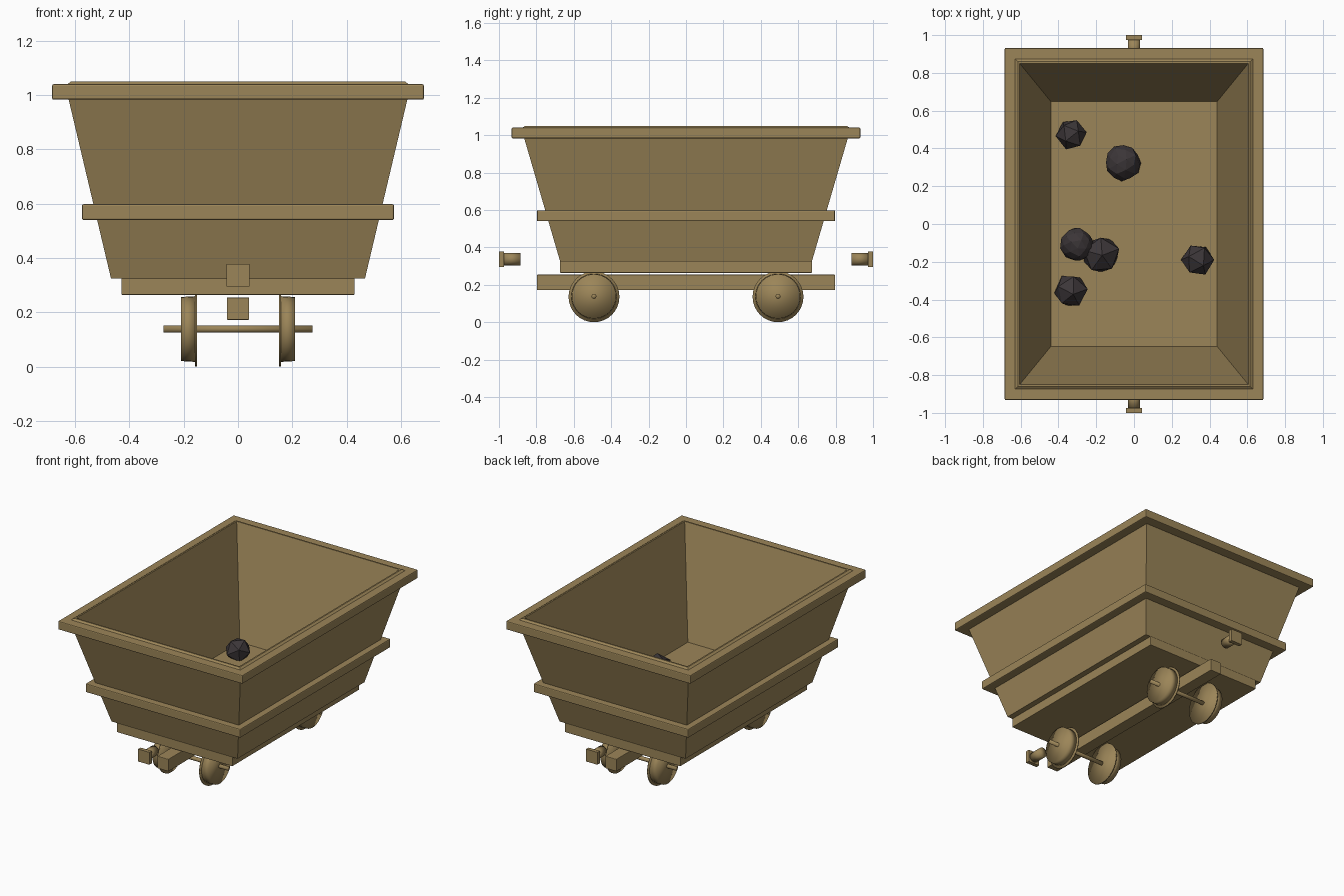
import bpy, bmesh, math, random
from mathutils import Matrix, Vector

if "Cube" in bpy.data.objects:
    bpy.data.objects.remove(bpy.data.objects["Cube"])

random.seed(4)


def material(name, rgb):
    m = bpy.data.materials.new(name)
    m.diffuse_color = (*rgb, 1)
    m.use_nodes = True
    m.node_tree.nodes["Principled BSDF"].inputs["Base Color"].default_value = m.diffuse_color
    return m


BRASS = material("tan_metal", (0.33, 0.235, 0.098))
COAL = material("dark_coal", (0.045, 0.037, 0.040))


def finish(name, bm, mat, bevel=0.0, smooth=False):
    bmesh.ops.recalc_face_normals(bm, faces=bm.faces[:])
    for f in bm.faces:
        f.smooth = smooth
    me = bpy.data.meshes.new(name)
    bm.to_mesh(me)
    bm.free()
    me.materials.append(mat)
    ob = bpy.data.objects.new(name, me)
    bpy.context.collection.objects.link(ob)
    if bevel:
        b = ob.modifiers.new("bevel", 'BEVEL')
        b.width, b.segments = bevel, 2
    return ob


def loft(name, rings, loop=False, bevel=0.0):
    """Stack rectangular rings (half x, half y, z); loop closes them into a frame."""
    bm = bmesh.new()
    vs = [[bm.verts.new((sx * hx, sy * hy, z)) for sx, sy in
           ((-1, -1), (1, -1), (1, 1), (-1, 1))] for hx, hy, z in rings]
    pairs = list(zip(vs, vs[1:])) + ([(vs[-1], vs[0])] if loop else [])
    for a, b in pairs:
        for i in range(4):
            j = (i + 1) % 4
            bm.faces.new((a[i], a[j], b[j], b[i]))
    if not loop:
        bm.faces.new(vs[0])
        bm.faces.new(vs[-1])
    return finish(name, bm, BRASS, bevel)


def frame(name, outer, hole, z0, z1):
    return loft(name, [(*outer, z0), (*outer, z1), (*hole, z1), (*hole, z0)], True, 0.006)


def box(name, centre, size, bevel=0.0):
    bm = bmesh.new()
    bmesh.ops.create_cube(bm, size=1, matrix=Matrix.Translation(centre) @ Matrix.Diagonal((*size, 1)))
    return finish(name, bm, BRASS, bevel)


def rod(name, centre, axis, radius, length, radius2=None, smooth=True):
    """Cylinder along a given axis; radius is at its far end."""
    bm = bmesh.new()
    rot = Vector(axis).to_track_quat('Z', 'Y').to_matrix().to_4x4()
    bmesh.ops.create_cone(bm, cap_ends=True, segments=32, radius1=radius2 or radius,
                          radius2=radius, depth=length,
                          matrix=Matrix.Translation(centre) @ rot)
    return finish(name, bm, BRASS, 0, smooth)


# Hollow tapered tub: outside up, over the lip, inside down to the floor
loft("tub", [(0.468, 0.673, 0.325), (0.636, 0.88, 1.035), (0.615, 0.86, 1.05),
             (0.605, 0.85, 1.05), (0.44, 0.648, 0.36)])

# Rim and middle band
frame("top_rim", (0.685, 0.932), (0.615, 0.862), 0.983, 1.04)
frame("middle_band", (0.575, 0.797), (0.51, 0.73), 0.54, 0.598)

# Underframe
box("base", (0, 0, 0.295), (0.86, 1.348, 0.062), 0.003)
box("centre_beam", (0, 0, 0.213), (0.082, 1.594, 0.082), 0.003)

# Axles and flanged wheels
R = 0.136
for end, y in (("front", -0.492), ("back", 0.492)):
    rod(end + "_axle", (0, y, R + 0.002), (1, 0, 0), 0.013, 0.55)
    for side, s in (("left", -1), ("right", 1)):
        rod(f"{end}_{side}_wheel", (s * 0.184, y, R + 0.002), (s, 0, 0), 0.118, 0.052, 0.121)
        rod(f"{end}_{side}_flange", (s * 0.1545, y, R), (s, 0, 0), R, 0.008)

# Buffers at both ends
for end, s in (("front", -1), ("back", 1)):
    rod(end + "_buffer_stem", (0, s * 0.931, 0.337), (0, s, 0), 0.033, 0.09)
    box(end + "_buffer_plate", (0, s * 0.987, 0.337), (0.083, 0.026, 0.083))

# Coal lumps on the tub floor: x, y, z, radius, subdivisions
lumps = [(-0.33, 0.476, 0.403, 0.083, 1), (-0.06, 0.325, 0.395, 0.095, 2),
         (-0.30, -0.11, 0.42, 0.088, 2), (-0.175, -0.165, 0.395, 0.105, 1),
         (0.338, -0.19, 0.395, 0.09, 1), (-0.335, -0.355, 0.40, 0.092, 1)]
for i, (x, y, z, r, sub) in enumerate(lumps):
    bm = bmesh.new()
    bmesh.ops.create_icosphere(bm, subdivisions=sub, radius=r)
    spin = Matrix.Rotation(random.uniform(0, 6), 4, Vector((random.random(), random.random(), 1)))
    for v in bm.verts:
        v.co *= random.uniform(0.94, 1.06)
    bmesh.ops.transform(bm, matrix=Matrix.Translation((x, y, z)) @ spin, verts=bm.verts[:])
    finish(f"coal_lump_{i + 1}", bm, COAL)
